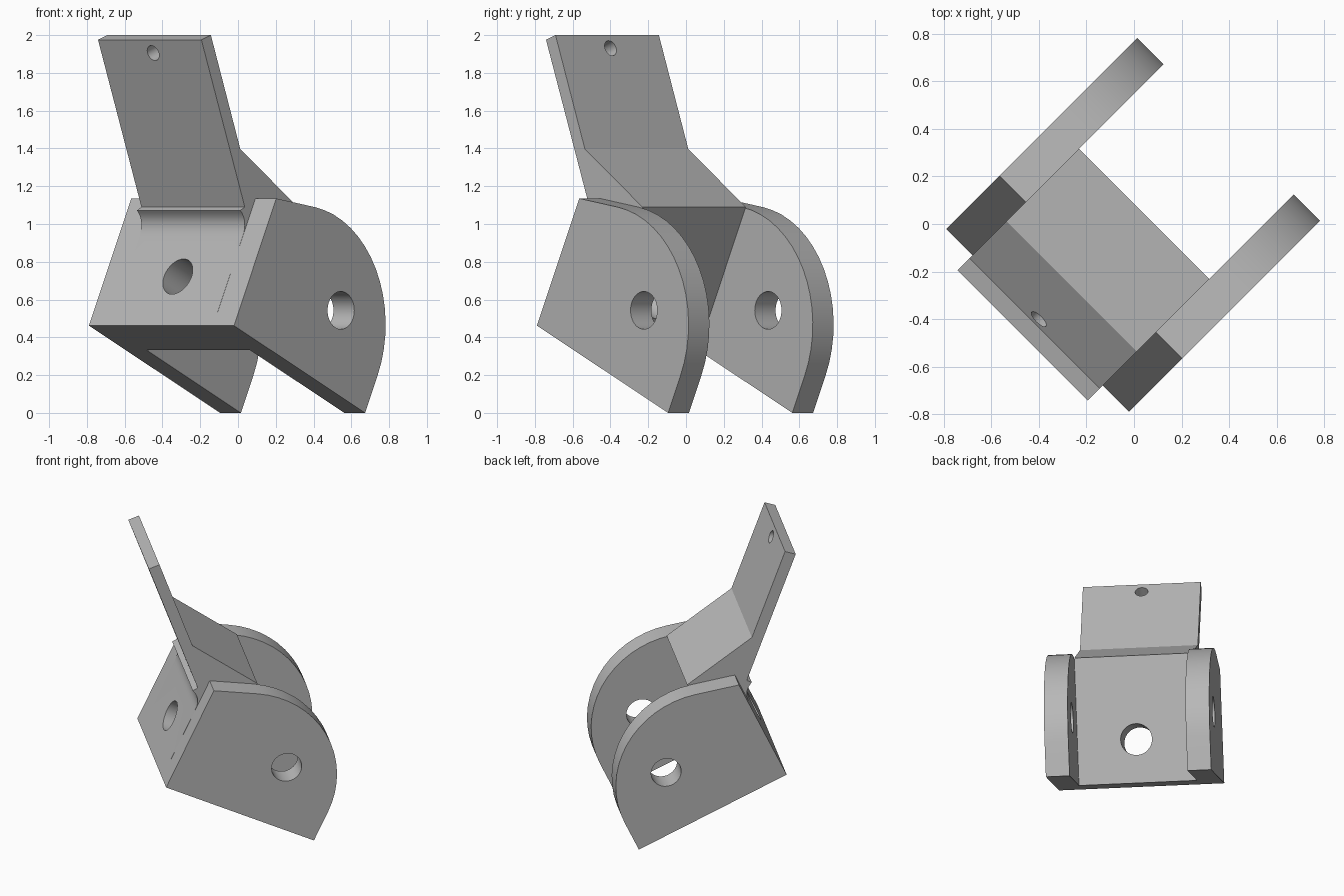
import bpy, bmesh, math
from mathutils import Vector, Matrix

cube = bpy.data.objects.get("Cube")
if cube:
    bpy.data.objects.remove(cube, do_unlink=True)

grey = bpy.data.materials.new("plain_grey")
grey.use_nodes = True
colour = (0.48, 0.48, 0.48, 1)
grey.diffuse_color = colour
grey.node_tree.nodes["Principled BSDF"].inputs["Base Color"].default_value = colour

TILT = math.radians(25.2)
CORNER = Vector((-0.573, 0.462))
EAR_IN, EAR_OUT = 0.387, 0.543


def tilted(a, b):
    """Bracket coordinates (depth, height) to world (y, z)."""
    c, s = math.cos(TILT), math.sin(TILT)
    return CORNER + Vector((a * c + b * s, b * c - a * s))


def add_object(name, bm):
    bmesh.ops.recalc_face_normals(bm, faces=bm.faces)
    mesh = bpy.data.meshes.new(name)
    bm.to_mesh(mesh)
    bm.free()
    mesh.materials.append(grey)
    obj = bpy.data.objects.new(name, mesh)
    bpy.context.collection.objects.link(obj)
    return obj


def extrude_profile(name, profile, x0, x1):
    bm = bmesh.new()
    face = bm.faces.new([bm.verts.new((x0, p[0], p[1])) for p in profile])
    ext = bmesh.ops.extrude_face_region(bm, geom=[face])["geom"]
    bmesh.ops.translate(bm, vec=(x1 - x0, 0, 0),
                        verts=[g for g in ext if isinstance(g, bmesh.types.BMVert)])
    return add_object(name, bm)


def hole_cutter(name, centre, axis, radius, depth):
    bm = bmesh.new()
    turn = Vector(axis).to_track_quat('Z', 'Y').to_matrix().to_4x4()
    bmesh.ops.create_cone(bm, cap_ends=True, segments=40, radius1=radius, radius2=radius,
                          depth=depth, matrix=Matrix.Translation(centre) @ turn)
    return add_object(name, bm)


def apply_boolean(target, other, operation):
    mod = target.modifiers.new(operation.lower(), 'BOOLEAN')
    mod.operation, mod.solver, mod.object = operation, 'EXACT', other
    bpy.context.view_layer.objects.active = target
    bpy.ops.object.modifier_apply(modifier=mod.name)
    bpy.data.objects.remove(other, do_unlink=True)


# Central block with leaning arm, rear ramp and a coved lip in front
cove_start, cove_mid, lip = tilted(0, 0.518), tilted(0, 0.61), Vector((-0.369, 1.072))
cove = []
for i in range(9):
    t = i / 8
    cove.append(lip * (1 - t) ** 2 + cove_mid * 2 * t * (1 - t) + cove_start * t * t)
body = [tilted(0, 0), tilted(0.306, 0), tilted(0.306, 0.838),
        (-0.37, 1.397), (-0.59, 2.0), (-0.661, 1.975), (-0.336, 1.09)] + cove
bracket = extrude_profile("clevis_bracket", body, -EAR_IN, EAR_IN)

# Rounded side ears
ear = [tilted(0, 0), tilted(1.085, 0)]
for i in range(17):
    ang = math.radians(106 * i / 16)
    ear.append(tilted(0.455 + 0.63 * math.cos(ang), 0.22 + 0.63 * math.sin(ang)))
ear.append(tilted(0, 0.744))
for side, name in ((-1, "right_ear"), (1, "left_ear")):
    plate = extrude_profile(name, ear, side * EAR_IN, side * EAR_OUT)
    apply_boolean(bracket, plate, 'UNION')

# Pin hole through the ears, bolt hole through the block, small hole in the arm
pin, bolt = tilted(0.69, 0.414), tilted(0.15, 0.287)
depth_axis = (0, math.cos(TILT), -math.sin(TILT))
for centre, axis, radius, depth in (
        ((0, *pin), (1, 0, 0), 0.1, 2),
        ((0, *bolt), depth_axis, 0.103, 0.6),
        ((0, -0.6, 1.918), (0, 0.938, 0.346), 0.042, 0.3)):
    apply_boolean(bracket, hole_cutter("hole_cutter", centre, axis, radius, depth), 'DIFFERENCE')

# Turn the whole bracket to its diagonal stance
bracket.data.transform(Matrix.Rotation(math.radians(-45), 4, 'Z'))
bpy.ops.object.select_all(action='DESELECT')
bracket.select_set(True)
bpy.context.view_layer.objects.active = bracket
bpy.ops.object.shade_smooth_by_angle(angle=math.radians(25))
